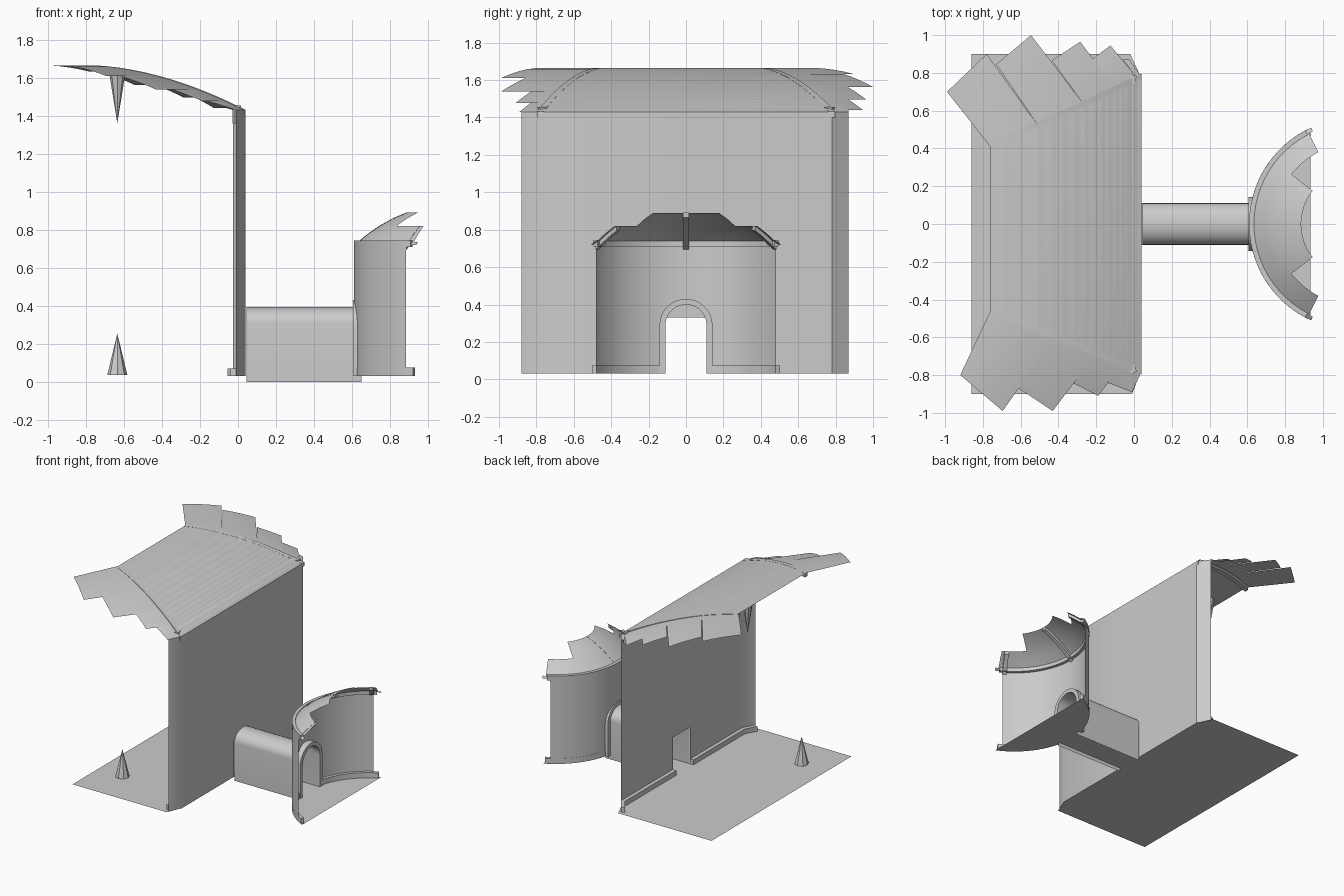
import bpy, bmesh
from math import sin, cos, pi, radians, sqrt

if "Cube" in bpy.data.objects:
    bpy.data.objects.remove(bpy.data.objects["Cube"])


def make(name, faces):
    """Mesh object from faces given as lists of 3D points; shared points are welded."""
    bm = bmesh.new()
    for f in faces:
        bm.faces.new([bm.verts.new(p) for p in f])
    bmesh.ops.remove_doubles(bm, verts=bm.verts, dist=0.0005)
    bmesh.ops.recalc_face_normals(bm, faces=bm.faces)
    me = bpy.data.meshes.new(name)
    bm.to_mesh(me)
    bm.free()
    ob = bpy.data.objects.new(name, me)
    bpy.context.collection.objects.link(ob)
    bpy.context.view_layer.objects.active = ob
    ob.select_set(True)
    bpy.ops.object.shade_smooth_by_angle(angle=radians(30))
    ob.select_set(False)
    return ob


def loft(rings, closed=True, caps=True):
    """Quads joining successive rings of points."""
    n = len(rings[0])
    out = []
    for a, b in zip(rings, rings[1:]):
        for i in range(n if closed else n - 1):
            j = (i + 1) % n
            out.append([a[i], a[j], b[j], b[i]])
    if caps:
        out += [rings[0], rings[-1][::-1]]
    return out


def wall(name, plan, top):
    """Upright sheet over plan points (x, y, bottom z)."""
    faces = []
    for (x0, y0, a), (x1, y1, b) in zip(plan, plan[1:]):
        if abs(x0 - x1) + abs(y0 - y1) > 1e-5:
            faces.append([(x0, y0, a), (x1, y1, b), (x1, y1, top), (x0, y0, top)])
    make(name, faces)


FLOOR = 0.03

# Hall floor and back wall with its rectangular doorway
make("hall_floor", [[(x, y, FLOOR) for x, y in
     [(-.86, -.9), (-.01, -.9), (.04, -.77), (.04, .77), (-.02, .9), (-.86, .9)]]])
wall("hall_wall", [(-.01, -.88, FLOOR), (.04, -.78, FLOOR), (.04, -.11, FLOOR), (.04, -.11, .33),
                   (.04, .11, .33), (.04, .11, FLOOR), (.04, .78, FLOOR), (-.025, .87, FLOOR)], 1.43)

# Skirting on the hall side of the wall
for side, end in ((1, -.025), (-1, -.01)):
    path = [(.04, .11), (.04, .78), (end, .87)]
    make("hall_skirting", loft([[(x, side * y, FLOOR), (x - .03, side * (y - .01 * (y > .2)), FLOOR),
                                 (x - .03, side * (y - .01 * (y > .2)), .07), (x, side * y, .07)]
                                for x, y in path]))


# Broken vaulted roof: long middle bay plus a jagged flap at each end
def roof_z(d):
    return 1.43 + .235 * (1 - max(0, 1 - d / .83) ** 1.8)


def groin(side, d):
    return (.04 - d, side * (.78 - (.465 if side > 0 else .4) * d), roof_z(d))


far_jags = [(.8, .55, (-.99, .70), (-.78, .90)), (.55, .308, (-.73, .845), (-.545, 1.0)),
            (.308, .137, (-.435, .865), (-.285, .965)), (.137, .02, (-.225, .87), (-.125, .945)),
            (.02, 0, (-.06, .87), (-.025, .87))]
near_jags = [(.8, .46, (-.92, -.80), (-.695, -.99)), (.46, .24, (-.625, -.86), (-.43, -.99)),
             (.24, .1, (-.345, -.83), (-.19, -.91)), (.1, 0, (-.165, -.83), (-.01, -.89))]
STEPS = 4
roof = []
cuts = {0, .8}
for side, jags in ((1, far_jags), (-1, near_jags)):
    for d0, d1, a, b in jags:
        rows = []
        for k in range(STEPS + 1):
            t = k / STEPS
            d = round(d0 + (d1 - d0) * t, 5)
            cuts.add(d)
            rows.append([groin(side, d), (a[0] + (b[0] - a[0]) * t, a[1] + (b[1] - a[1]) * t, roof_z(d))])
        roof += loft(rows, closed=False, caps=False)
roof += loft([[groin(-1, d), groin(1, d)] for d in sorted(cuts)], closed=False, caps=False)
make("hall_roof", roof)

# Ribs under the roof creases, each with a foot block at the wall corner
for side in (1, -1):
    rings = []
    for k in range(13):
        x, y, z = groin(side, .8 * k / 12)
        rings.append([(x, y - .017, z - .03), (x, y + .017, z - .03),
                      (x, y + .017, z + .001), (x, y - .017, z + .001)])
    make("roof_rib", loft(rings))
    square = [(-.03, .755), (.0, .74), (.015, .78), (-.015, .795)]
    make("rib_foot", loft([[(x, side * y, z) for x, y in square] for z in (1.36, 1.455)]))

# Stalagmite and stalactite
for name, y, z, h, r, turn in (("stalagmite", -.58, .145, .22, .053, 0), ("stalactite", .115, 1.5, .28, .045, pi)):
    bpy.ops.mesh.primitive_cone_add(vertices=8, radius1=r, radius2=0, depth=h,
                                    location=(-.635, y, z), rotation=(turn, 0, 0))
    bpy.context.object.name = name


# Tunnel between the hall and the round room
def arch(half, spring, rise, base, n=14):
    pts = [(half * cos(pi * k / n), spring + rise * sin(pi * k / n)) for k in range(n + 1)]
    return [(half, base)] + pts + [(-half, base)]


make("tunnel", loft([[(x, y, z) for y, z in arch(.11, .31, .085, 0)] for x in (.045, .65)],
                    closed=False, caps=False))
make("tunnel_floor", [[(.04, -.11, FLOOR), (.65, -.11, FLOOR), (.65, .11, FLOOR), (.04, .11, FLOOR)]])

# Round room
CX, R = 1.17, .56


def polar(r, deg, z):
    return (CX - r * cos(radians(deg)), r * sin(radians(deg)), z)


def span(a, b, n):
    return [a + (b - a) * k / n for k in range(n + 1)]


make("round_floor", [[polar(R, a, FLOOR) for a in span(-65, 65, 32)]])

# Round wall with an arched doorway
HALF, DOOR = .115, 11.85
plan = [polar(R, a, FLOOR) for a in span(-59.3, -DOOR, 12)]
for a in span(-DOOR, DOOR, 12):
    x, y, _ = polar(R, a, 0)
    plan.append((x, y, .3 + sqrt(max(0, HALF ** 2 - y * y))))
plan += [polar(R, a, FLOOR) for a in span(DOOR, 59.3, 12)]
wall("round_wall", plan, .745)

# Trim at the foot and head of the round wall
for name, a, b, z0, z1 in (("round_skirting", 14, 63.5, FLOOR + .002, .075), ("round_skirting", -63.5, -14, FLOOR + .002, .075),
                           ("round_cornice", -62, 62, .71, .745)):
    make(name, loft([[polar(R - .025, t, z0), polar(R + .001, t, z0), polar(R + .001, t, z1), polar(R - .025, t, z1)]
                     for t in span(a, b, 24)]))

# Door frame
inner, outer = arch(.11, .29, .11, FLOOR), arch(.142, .29, .14, FLOOR)
make("door_frame", loft([[(x0, y, z) for x0, (y, z) in
     ((.605, p), (.66, p), (.66, q), (.605, q))] for p, q in zip(inner, outer)]))

# Broken half dome, stepping back ring by ring
profile = [(.56, .72), (.54, .735), (.485, .78), (.427, .82), (.355, .86), (.285, .89)]
limits = [65.5, 63, 63, 38, 38]
angles = [-65.5] + span(-63, -38, 5) + span(-38, 38, 16)[1:] + span(38, 63, 5)[1:] + [65.5]
dome = []
for (r0, z0), (r1, z1), lim in zip(profile, profile[1:], limits):
    keep = [a for a in angles if abs(a) <= lim + .01]
    dome += loft([[polar(r0, a, z0), polar(r1, a, z1)] for a in keep], closed=False, caps=False)
make("round_dome", dome)

# Dome ribs
for deg, count in ((0, 6), (58, 4), (-58, 4)):
    s, c = sin(radians(deg)) * .016, cos(radians(deg)) * .016
    rings = []
    for r, z in profile[:count]:
        x, y, _ = polar(r, deg, 0)
        rings.append([(x - s, y - c, z - .025), (x + s, y + c, z - .025), (x + s, y + c, z + .001), (x - s, y - c, z + .001)])
    make("dome_rib", loft(rings))
